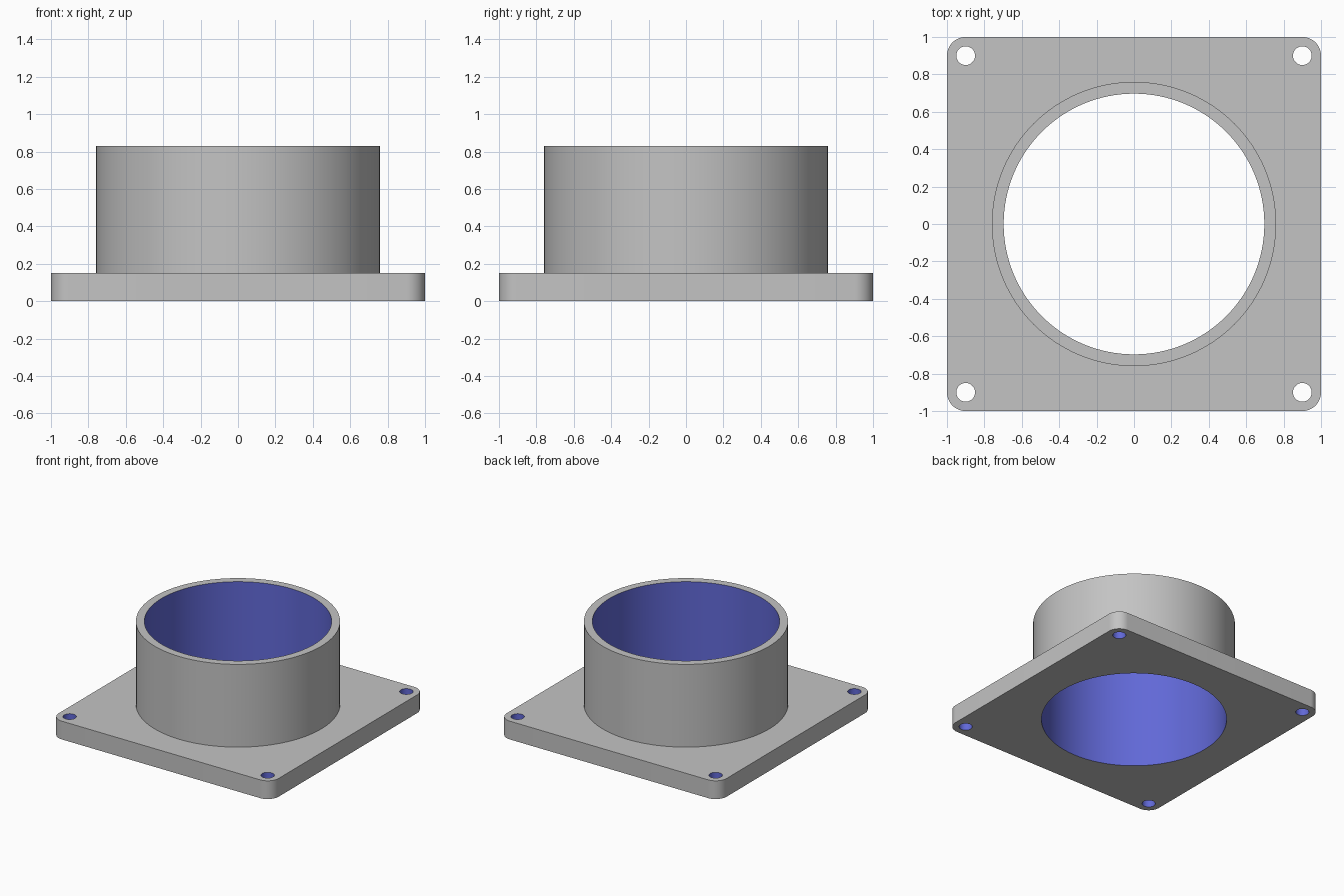
import bpy
import bmesh
import math
from mathutils import Vector

if "Cube" in bpy.data.objects:
    bpy.data.objects.remove(bpy.data.objects["Cube"], do_unlink=True)

PLATE_H, TOP = 0.15, 0.83
OUTER_R, BORE_R = 0.76, 0.697
BOLT_R, BOLT_POS, CORNER_R = 0.05, 0.9, 0.1
bolt_centres = [(sx * BOLT_POS, sy * BOLT_POS) for sx in (-1, 1) for sy in (-1, 1)]


def material(name, rgb):
    mat = bpy.data.materials.new(name)
    mat.use_nodes = True
    mat.diffuse_color = (*rgb, 1)
    mat.node_tree.nodes["Principled BSDF"].inputs["Base Color"].default_value = (*rgb, 1)
    return mat


def cylinder(name, x, y, radius, z0, z1, sides):
    bpy.ops.mesh.primitive_cylinder_add(vertices=sides, radius=radius, depth=z1 - z0,
                                        location=(x, y, (z0 + z1) / 2))
    obj = bpy.context.object
    obj.name = name
    return obj


def combine(target, tool, operation):
    mod = target.modifiers.new(tool.name, "BOOLEAN")
    mod.operation, mod.solver, mod.object = operation, "EXACT", tool
    bpy.context.view_layer.objects.active = target
    bpy.ops.object.modifier_apply(modifier=mod.name)
    bpy.data.objects.remove(tool, do_unlink=True)


# Square base plate with rounded corners
bm = bmesh.new()
bmesh.ops.create_cube(bm, size=1)
for v in bm.verts:
    v.co = Vector((v.co.x * 2, v.co.y * 2, (v.co.z + 0.5) * PLATE_H))
uprights = [e for e in bm.edges if abs(e.verts[0].co.z - e.verts[1].co.z) > 0.1]
bmesh.ops.bevel(bm, geom=uprights, offset=CORNER_R, segments=12, profile=0.5, affect="EDGES")
mesh = bpy.data.meshes.new("flange")
bm.to_mesh(mesh)
bm.free()
flange = bpy.data.objects.new("flange", mesh)
bpy.context.collection.objects.link(flange)

# Collar, main bore and four bolt holes
combine(flange, cylinder("collar", 0, 0, OUTER_R, 0.05, TOP, 128), "UNION")
combine(flange, cylinder("bore", 0, 0, BORE_R, -0.1, TOP + 0.1, 128), "DIFFERENCE")
for x, y in bolt_centres:
    combine(flange, cylinder("bolt_hole", x, y, BOLT_R, -0.1, PLATE_H + 0.1, 32), "DIFFERENCE")

# Grey body, blue walls inside every hole
mesh = flange.data
mesh.materials.clear()
mesh.materials.append(material("grey body", (0.55, 0.55, 0.55)))
mesh.materials.append(material("blue hole walls", (0.12, 0.14, 0.68)))
holes = [(0, 0, BORE_R)] + [(x, y, BOLT_R) for x, y in bolt_centres]
for face in mesh.polygons:
    on_wall = any(all(abs(math.hypot(mesh.vertices[i].co.x - x, mesh.vertices[i].co.y - y) - r) < 0.004
                      for i in face.vertices) for x, y, r in holes)
    face.material_index = int(on_wall and abs(face.normal.z) < 0.1)

# Smooth round walls, crisp rims
bpy.ops.object.select_all(action="DESELECT")
flange.select_set(True)
bpy.context.view_layer.objects.active = flange
bpy.ops.object.shade_smooth_by_angle(angle=math.radians(30))
